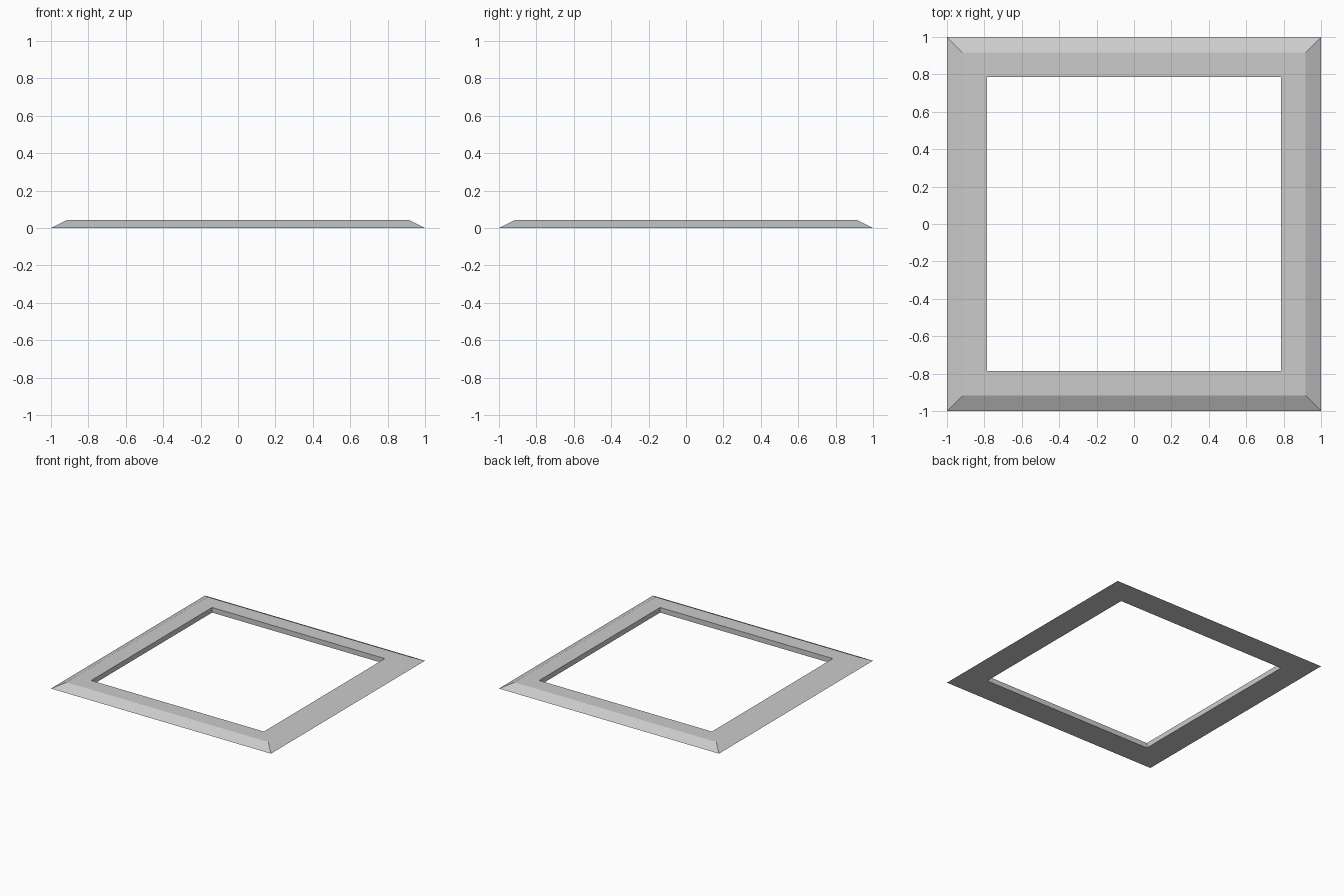
import bpy, bmesh

if "Cube" in bpy.data.objects:
    bpy.data.objects.remove(bpy.data.objects["Cube"])

# Cross-section of the frame: (half width of square ring, height)
PROFILE = [(1.0, 0.0), (0.917, 0.042), (0.785, 0.042), (0.785, 0.0)]
CORNERS = [(-1, -1), (1, -1), (1, 1), (-1, 1)]

# Sweep the cross-section round the four mitred corners
bm = bmesh.new()
rings = [[bm.verts.new((sx * r, sy * r, z)) for sx, sy in CORNERS] for r, z in PROFILE]
for i, ring in enumerate(rings):
    nxt = rings[(i + 1) % len(rings)]
    for j in range(4):
        k = (j + 1) % 4
        bm.faces.new((ring[j], ring[k], nxt[k], nxt[j]))
bmesh.ops.recalc_face_normals(bm, faces=bm.faces)

mesh = bpy.data.meshes.new("square_frame")
bm.to_mesh(mesh)
bm.free()
bpy.context.collection.objects.link(bpy.data.objects.new("square_frame", mesh))
